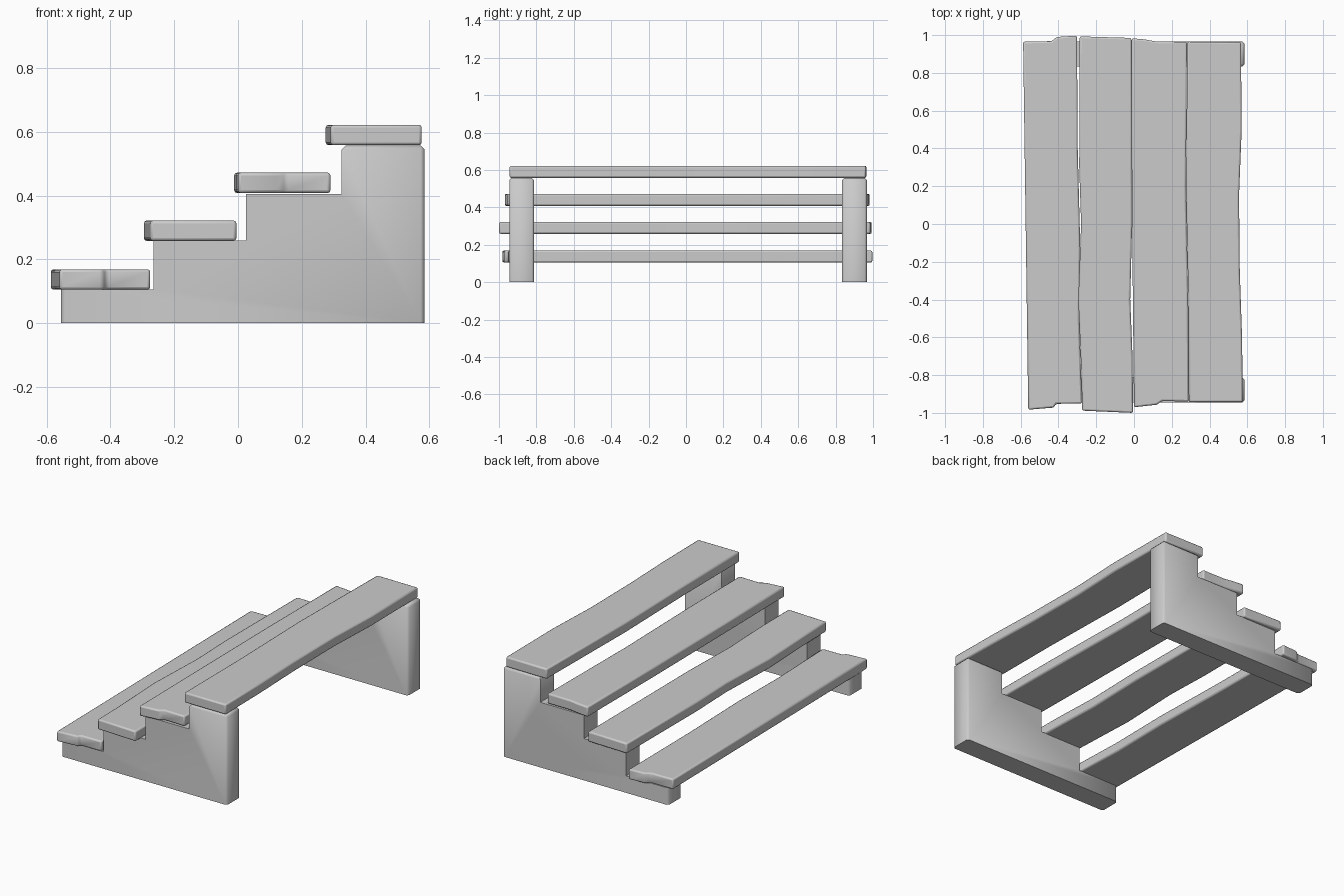
import bpy, bmesh
from mathutils import Vector

if "Cube" in bpy.data.objects:
    bpy.data.objects.remove(bpy.data.objects["Cube"])


def prism(name, outline, direction, to3d):
    """Extrude a closed 2D outline along a direction; returns the object."""
    bm = bmesh.new()
    face = bm.faces.new([bm.verts.new(to3d(a, b)) for a, b in outline])
    ext = bmesh.ops.extrude_face_region(bm, geom=[face])
    verts = [g for g in ext["geom"] if isinstance(g, bmesh.types.BMVert)]
    bmesh.ops.translate(bm, verts=verts, vec=Vector(direction))
    bmesh.ops.recalc_face_normals(bm, faces=bm.faces)
    mesh = bpy.data.meshes.new(name)
    bm.to_mesh(mesh)
    bm.free()
    obj = bpy.data.objects.new(name, mesh)
    bpy.context.collection.objects.link(obj)
    return obj


def smooth(obj, degrees):
    bpy.ops.object.select_all(action='DESELECT')
    obj.select_set(True)
    bpy.context.view_layer.objects.active = obj
    bpy.ops.object.shade_smooth_by_angle(angle=degrees * 3.14159 / 180)


# Stepped side supports
steps = [(-0.555, 0), (0.585, 0), (0.585, 0.557), (0.325, 0.557),
         (0.325, 0.405), (0.025, 0.405), (0.025, 0.26),
         (-0.265, 0.26), (-0.265, 0.106), (-0.555, 0.106)]
for name, y0, y1 in (("front_support", -0.945, -0.812),
                     ("back_support", 0.835, 0.967)):
    obj = prism(name, steps, (0, y1 - y0, 0), lambda a, b: (a, y0, b))
    # Chamfer the upright end edges and the top edges
    bm = bmesh.new()
    bm.from_mesh(obj.data)
    edges = []
    for e in bm.edges:
        p, q = (v.co for v in e.verts)
        at_end = all(abs(c.x - 0.585) < 1e-4 or abs(c.x + 0.555) < 1e-4 for c in (p, q))
        upright = at_end and abs(p.z - q.z) > 0.05
        top = min(p.z, q.z) > 0.55
        if upright or top:
            edges.append(e)
    bmesh.ops.bevel(bm, geom=edges, offset=0.012, segments=1, affect='EDGES')
    bm.to_mesh(obj.data)
    bm.free()
    smooth(obj, 60)

# Worn treads: bottom height, then outline seen from above
treads = [
    (0.105, [(-0.56, -0.983), (-0.425, -0.972), (-0.412, -0.952), (-0.275, -0.95),
             (-0.29, -0.5), (-0.285, -0.1), (-0.298, 0.4), (-0.302, 0.997),
             (-0.41, 0.99), (-0.435, 0.968), (-0.587, 0.965), (-0.575, 0.1)]),
    (0.258, [(-0.275, -0.988), (-0.005, -1.0), (-0.008, -0.7), (-0.02, -0.4),
             (-0.01, 0.0), (-0.014, 0.985), (-0.288, 0.993),
             (-0.29, 0.3), (-0.28, 0.0), (-0.295, -0.4), (-0.278, -0.8)]),
    (0.408, [(0.0, -0.97), (0.12, -0.957), (0.15, -0.937), (0.29, -0.94),
             (0.287, -0.4), (0.275, 0.2), (0.28, 0.964), (0.12, 0.966),
             (0.05, 0.978), (-0.012, 0.983), (-0.012, 0.3), (-0.006, -0.4)]),
    (0.558, [(0.29, -0.943), (0.576, -0.943), (0.572, -0.6), (0.56, -0.25),
             (0.556, 0.15), (0.57, 0.5), (0.566, 0.962), (0.283, 0.965),
             (0.275, 0.2), (0.288, -0.4)]),
]
for i, (z, outline) in enumerate(treads, 1):
    obj = prism(f"tread_{i}", outline, (0, 0, 0.064), lambda a, b: (a, b, z))
    bevel = obj.modifiers.new("worn_edges", 'BEVEL')
    bevel.width = 0.009
    bevel.segments = 2
    bevel.limit_method = 'ANGLE'
    bevel.angle_limit = 0.5
    smooth(obj, 60)
